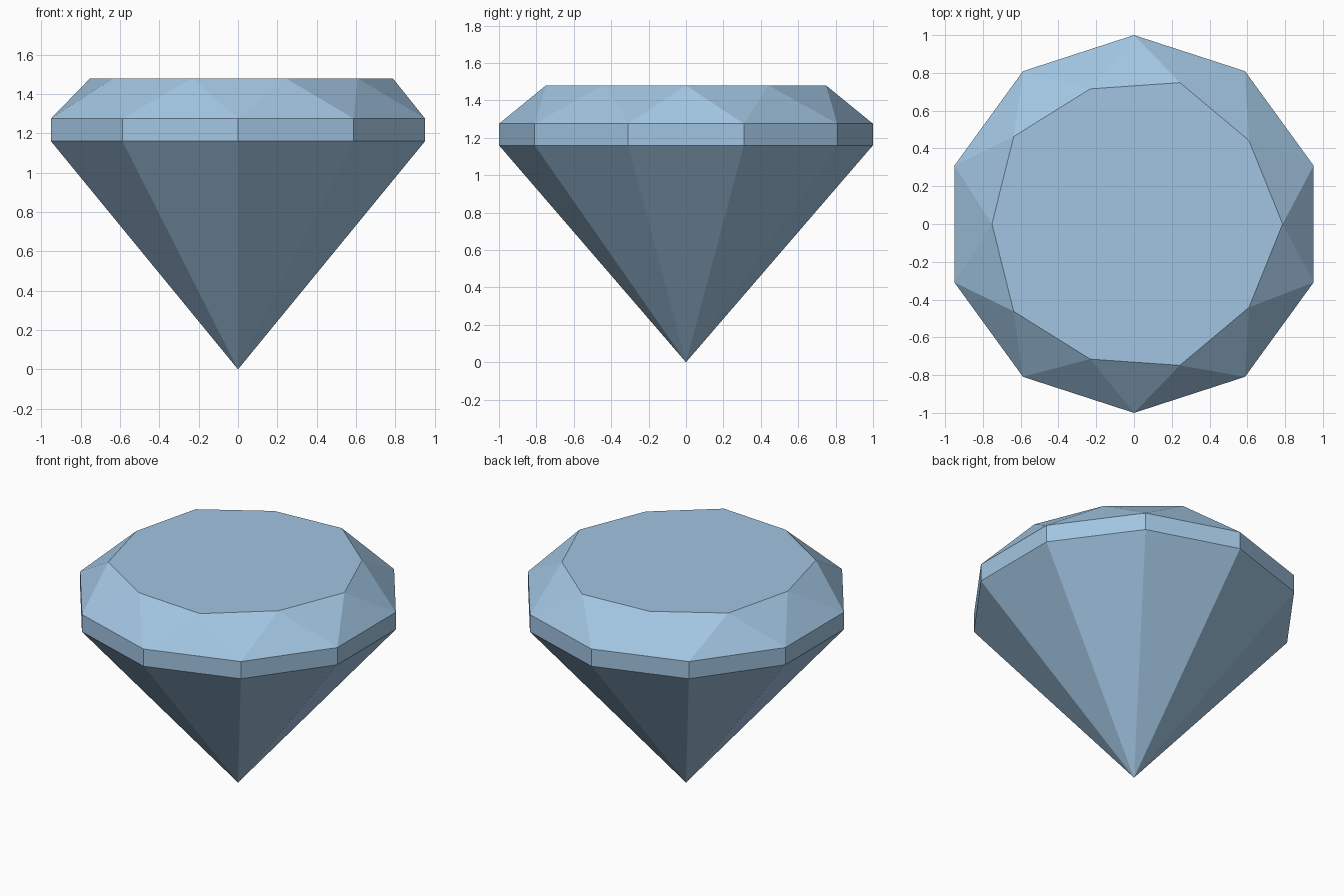
import bpy, bmesh
from math import cos, sin, pi

default_cube = bpy.data.objects.get("Cube")
if default_cube:
    bpy.data.objects.remove(default_cube, do_unlink=True)

SIDES = 10
STEP = 2 * pi / SIDES
GIRDLE_LOW, GIRDLE_HIGH, TABLE_Z = 1.16, 1.275, 1.48

# Pale blue gemstone material
blue = (0.36, 0.56, 0.76, 1.0)
material = bpy.data.materials.new("pale_blue")
material.use_nodes = True
material.diffuse_color = blue
material.node_tree.nodes["Principled BSDF"].inputs["Base Color"].default_value = blue

bm = bmesh.new()


def ring(radii, z, turn):
    """Ring of vertices whose radii alternate through the given list."""
    verts = []
    for i in range(SIDES):
        r, a = radii[i % len(radii)], (i + turn) * STEP
        verts.append(bm.verts.new((r * cos(a), r * sin(a), z)))
    return verts


tip = bm.verts.new((0, 0, 0))
low = ring([1.0], GIRDLE_LOW, 0.5)
high = ring([1.0], GIRDLE_HIGH, 0.5)
table = ring([0.787, 0.752], TABLE_Z, 0)

for i in range(SIDES):
    j = (i + 1) % SIDES
    bm.faces.new((tip, low[j], low[i]))                  # pavilion facet
    bm.faces.new((low[i], low[j], high[j], high[i]))     # girdle band
    bm.faces.new((high[i], high[j], table[j]))           # crown facet, point up
    bm.faces.new((high[i], table[j], table[i]))          # crown facet, point down
bm.faces.new(table)                                      # flat table on top

bmesh.ops.recalc_face_normals(bm, faces=bm.faces)
mesh = bpy.data.meshes.new("cut_gem")
bm.to_mesh(mesh)
bm.free()
mesh.materials.append(material)
bpy.context.collection.objects.link(bpy.data.objects.new("cut_gem", mesh))
